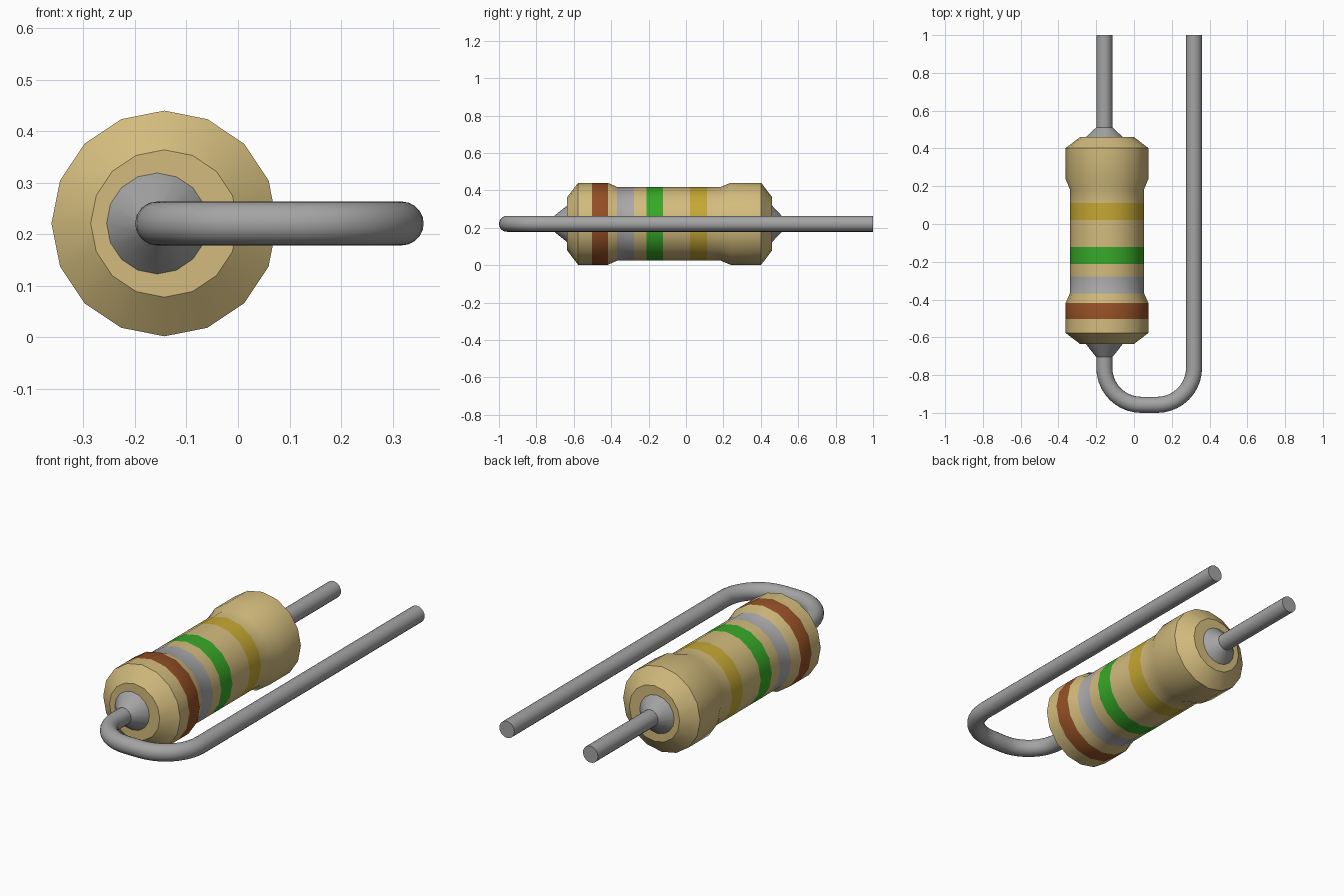
import bpy, bmesh
from math import sin, cos, pi, radians
from mathutils import Vector

cube = bpy.data.objects.get("Cube")
if cube:
    bpy.data.objects.remove(cube, do_unlink=True)

AXIS_Z = 0.221
BODY_X = -0.143
LEAD_X = -0.157
RETURN_X = 0.318
LEAD_R = 0.0425


def material(name, rgb):
    m = bpy.data.materials.new(name)
    m.use_nodes = True
    m.diffuse_color = (*rgb, 1)
    m.node_tree.nodes["Principled BSDF"].inputs["Base Color"].default_value = (*rgb, 1)
    return m


beige = material("beige", (0.65, 0.50, 0.205))
brown = material("brown", (0.30, 0.08, 0.019))
silver = material("silver grey", (0.41, 0.40, 0.40))
green = material("green", (0.038, 0.40, 0.021))
gold = material("gold", (0.56, 0.39, 0.033))
metal = material("lead metal", (0.37, 0.37, 0.37))


def sweep(name, stations, colours, sides=16):
    """Skin round rings placed at (x, y, heading, radius), with a colour per segment."""
    bm = bmesh.new()
    rings = []
    for x, y, heading, r in stations:
        side = Vector((sin(heading), -cos(heading), 0))
        centre = Vector((x, y, AXIS_Z))
        rings.append([bm.verts.new(centre + r * (cos(a) * side + sin(a) * Vector((0, 0, 1))))
                      for a in (2 * pi * k / sides for k in range(sides))])
    palette = list(dict.fromkeys(colours))
    for a, b, colour in zip(rings, rings[1:], colours):
        for k in range(sides):
            n = (k + 1) % sides
            bm.faces.new((a[k], a[n], b[n], b[k])).material_index = palette.index(colour)
    bm.faces.new(rings[0])
    bm.faces.new(rings[-1])
    bmesh.ops.recalc_face_normals(bm, faces=bm.faces)
    mesh = bpy.data.meshes.new(name)
    bm.to_mesh(mesh)
    bm.free()
    for m in palette:
        mesh.materials.append(m)
    obj = bpy.data.objects.new(name, mesh)
    bpy.context.collection.objects.link(obj)
    bpy.ops.object.select_all(action='DESELECT')
    obj.select_set(True)
    bpy.context.view_layer.objects.active = obj
    bpy.ops.object.shade_smooth_by_angle(angle=radians(32))
    return obj


# Body: (y, radius, colour up to the next station)
END, FAT, WAIST = 0.143, 0.219, 0.197
profile = [
    (-0.635, END, beige), (-0.577, FAT, beige),
    (-0.503, FAT, brown), (-0.418, FAT, beige),
    (-0.368, WAIST, silver), (-0.278, WAIST, beige),
    (-0.212, WAIST, green), (-0.122, WAIST, beige),
    (0.021, WAIST, gold), (0.111, WAIST, beige),
    (0.185, WAIST, beige), (0.238, FAT, beige),
    (0.402, FAT, beige), (0.46, END, beige),
]
sweep("resistor_body", [(BODY_X, y, pi / 2, r) for y, r, c in profile],
      [c for y, r, c in profile])

# Solder cones at both ends
for name, base, tip in (("front_cone", -0.635, -0.705), ("back_cone", 0.46, 0.512)):
    sweep(name, [(LEAD_X, base, pi / 2, 0.098), (LEAD_X, tip, pi / 2, LEAD_R)], [metal])

# Straight lead leaving the back
sweep("back_lead", [(LEAD_X, y, pi / 2, LEAD_R) for y in (0.45, 1.0)], [metal], 20)

# Front lead: out, round two quarter bends, and back along the body
BEND = 0.196
bend_y = -1.0 + LEAD_R + BEND
STEPS = 10
path = [(LEAD_X, -0.63, -pi / 2, LEAD_R)]
for centre_x, start in ((LEAD_X + BEND, pi), (RETURN_X - BEND, 1.5 * pi)):
    for i in range(STEPS + 1):
        a = start + pi / 2 * i / STEPS
        path.append((centre_x + BEND * cos(a), bend_y + BEND * sin(a), a + pi / 2, LEAD_R))
path.append((RETURN_X, 1.0, pi / 2, LEAD_R))
sweep("bent_lead", path, [metal] * (len(path) - 1), 20)
